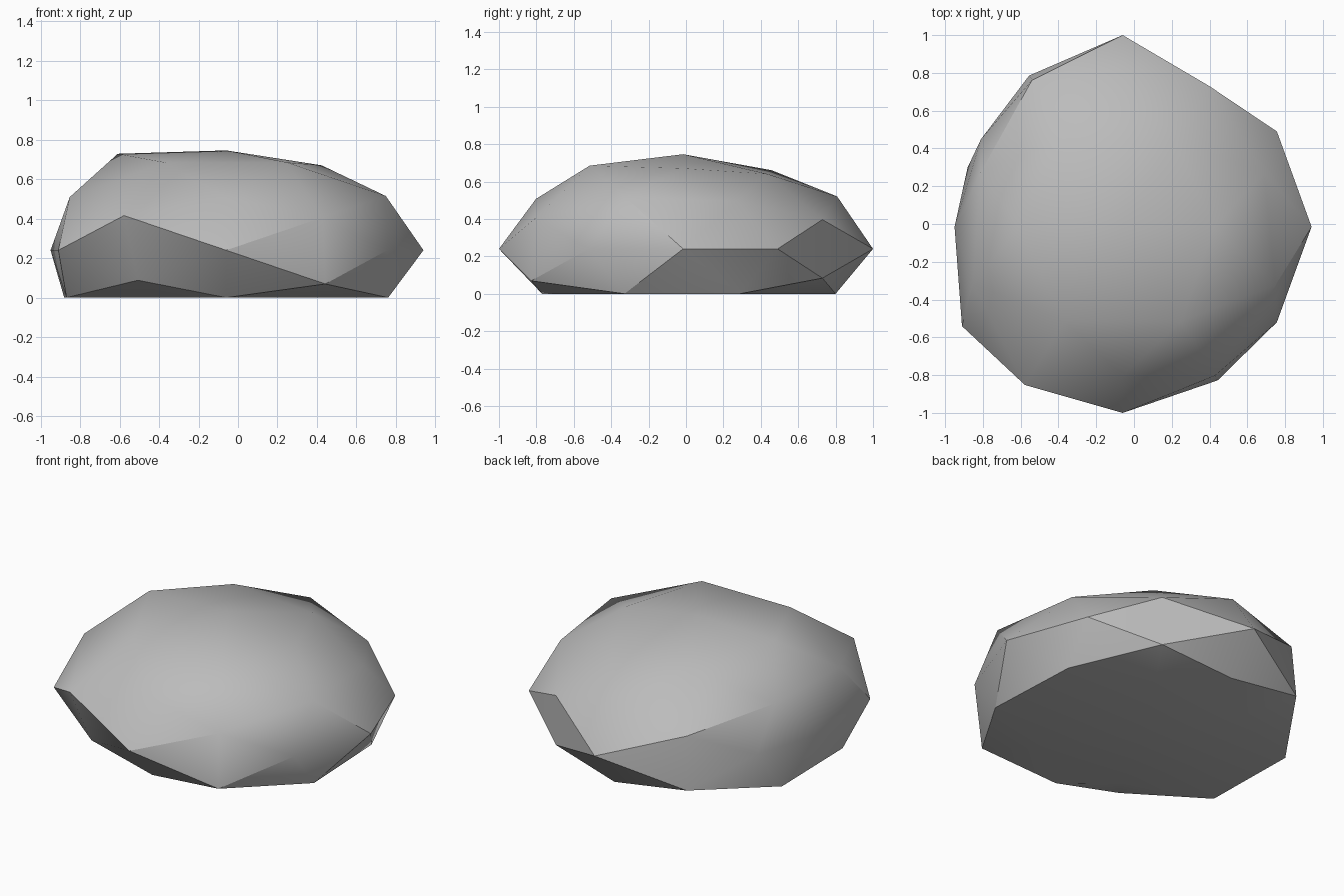
import bpy, bmesh, math
from mathutils import Vector

if "Cube" in bpy.data.objects:
    bpy.data.objects.remove(bpy.data.objects["Cube"])

CENTRE = Vector((-0.06, -0.015, 0.24))
SQUASH = 0.55
A, B = 0.526, 0.851          # icosahedron corner coordinates

# Radial bulge per direction family, keyed by signs of x, y, z
AXIS = {(1, 0, 0): 1.0, (-1, 0, 0): .89, (0, 1, 0): 1.015, (0, -1, 0): .985, (0, 0, 1): .92}
CORNER = {(1, 0, 1): .92, (-1, 0, 1): 1.045, (0, -1, 1): .925, (0, 1, 1): .968,
          (0, -1, -1): .887, (0, 1, -1): .958, (1, 1, 0): .96, (1, -1, 0): .96,
          (-1, -1, 0): 1.0, (-1, 1, 0): .882}
SIDE = {(1, -1, 1): 1.0, (1, 1, 1): .925, (-1, -1, 1): .98, (-1, 1, 1): .93,
        (1, -1, -1): 1.015, (1, 1, -1): .98, (-1, 1, -1): 1.015}
CROWN = {(-1, 1, 1): .945, (1, 1, 1): .9}
ENDS = {(-1, -1, 1): 1.035, (1, -1, 1): .975, (1, 1, 1): .92, (-1, 1, 1): .96,
        (-1, -1, -1): .895, (1, -1, -1): 1.005, (1, 1, -1): .92, (-1, 1, -1): .99}


def bulge(d):
    key = tuple(0 if abs(c) < .05 else (1 if c > 0 else -1) for c in d)
    zeros = key.count(0)
    if zeros:
        return (AXIS if zeros == 2 else CORNER).get(key, 1.0)
    longest = max(range(3), key=lambda i: abs(d[i]))
    return (SIDE, ENDS, CROWN)[longest].get(key, 1.0)


# Rounded stone: subdivided icosahedron, bulged, squashed, flat underneath
bm = bmesh.new()
for s in (-1, 1):
    for t in (-1, 1):
        for p in ((s * A, 0, t * B), (0, s * B, t * A), (s * B, t * A, 0)):
            bm.verts.new(p)
bmesh.ops.convex_hull(bm, input=bm.verts[:])
bmesh.ops.subdivide_edges(bm, edges=bm.edges[:], cuts=1, use_grid_fill=True)
bmesh.ops.triangulate(bm, faces=bm.faces[:])
for v in bm.verts:
    d = v.co.normalized()
    p = d * bulge(d)
    p.z *= SQUASH
    p += CENTRE
    p.z = max(p.z, 0.0)
    v.co = p
bmesh.ops.recalc_face_normals(bm, faces=bm.faces[:])

mesh = bpy.data.meshes.new("stone")
bm.to_mesh(mesh)
bm.free()
stone = bpy.data.objects.new("stone", mesh)
bpy.context.collection.objects.link(stone)

grey = bpy.data.materials.new("stone grey")
grey.diffuse_color = (0.5, 0.5, 0.5, 1)
grey.use_nodes = True
grey.node_tree.nodes["Principled BSDF"].inputs["Base Color"].default_value = grey.diffuse_color
mesh.materials.append(grey)

# Soft shading with creases on the stronger edges
bpy.context.view_layer.objects.active = stone
stone.select_set(True)
bpy.ops.object.shade_smooth_by_angle(angle=math.radians(30))
